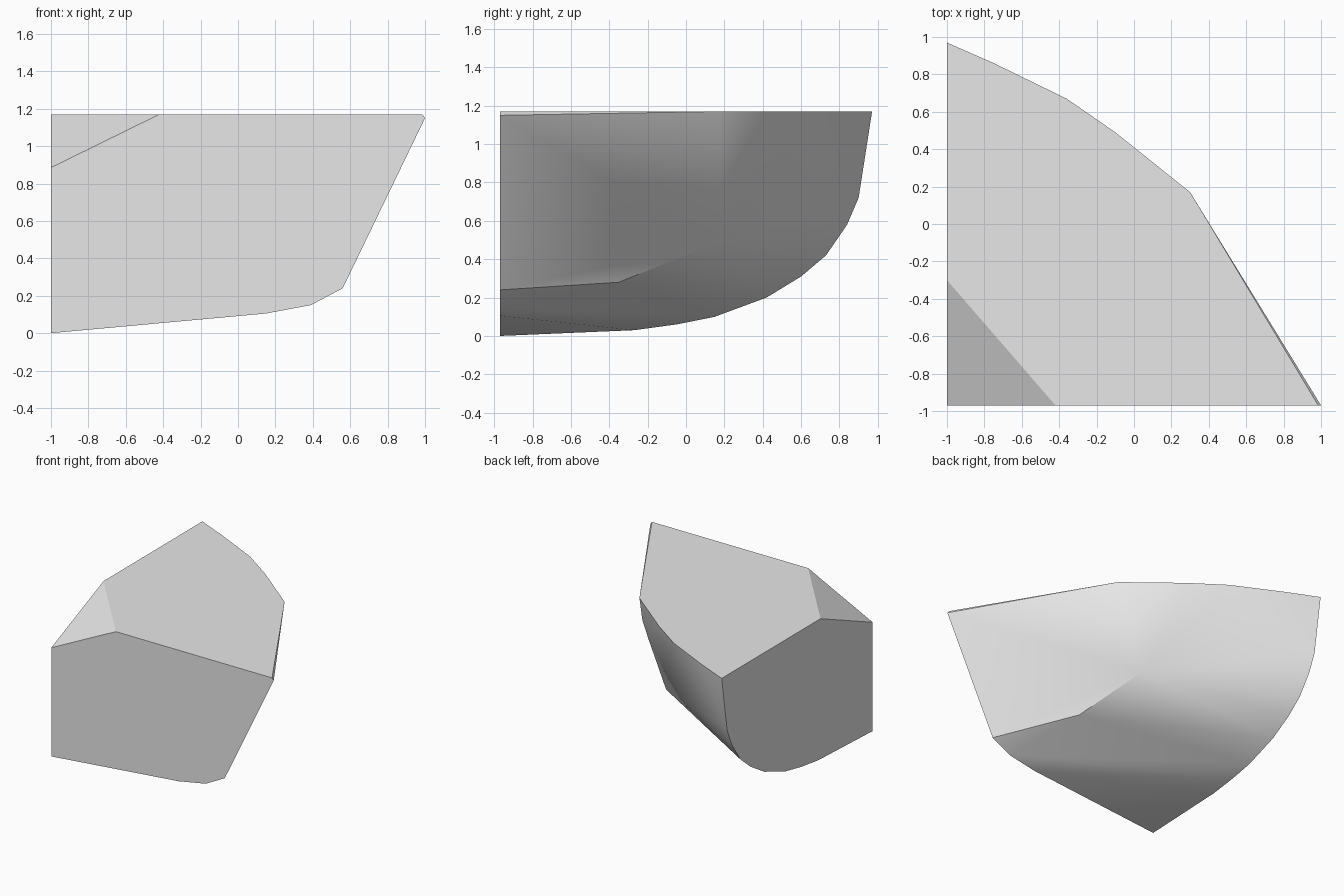
import bpy
import bmesh
import math

cube = bpy.data.objects.get("Cube")
if cube:
    bpy.data.objects.remove(cube, do_unlink=True)

LEFT, FRONT, TOP = -1.0, -0.97, 1.17

# Plain grey stone
stone = bpy.data.materials.new("stone_grey")
stone.use_nodes = True
grey = (0.8, 0.8, 0.8, 1.0)
stone.diffuse_color = grey
stone.node_tree.nodes["Principled BSDF"].inputs["Base Color"].default_value = grey

# Outline of the flat left cut (y, z)
left_cut = [(-0.27, 0.03), (-0.05, 0.06), (0.15, 0.10), (0.42, 0.20), (0.60, 0.31),
            (0.73, 0.42), (0.84, 0.58), (0.90, 0.72)]
# Outline of the flat front cut (x, z)
front_cut = [(LEFT, 0), (0.15, 0.105), (0.39, 0.15), (0.56, 0.24), (1.0, 1.15)]
# Outline of the flat top cut (x, y)
top_cut = [(LEFT, 0.97), (-0.75, 0.86), (-0.36, 0.67), (-0.10, 0.49), (0.30, 0.17), (0.985, FRONT)]
# Corner chamfer where the three cuts meet
chamfer = [(-0.42, FRONT, TOP), (LEFT, -0.30, TOP), (LEFT, FRONT, 0.885)]
# Ridge points on the rounded outer skin
ridge = [(0.24, -0.35, 0.28), (0.06, 0.17, 0.49), (0.21, 0.18, 0.86), (0.27, 0.175, 1.0)]

points = [(LEFT, y, z) for y, z in left_cut]
points += [(x, FRONT, z) for x, z in front_cut]
points += [(x, y, TOP) for x, y in top_cut]
points += chamfer + ridge

# Wrap the outlines in one convex chunk
bm = bmesh.new()
for p in points:
    bm.verts.new(p)
bmesh.ops.convex_hull(bm, input=bm.verts[:])
loose = [v for v in bm.verts if not v.link_faces]
bmesh.ops.delete(bm, geom=loose, context="VERTS")
bmesh.ops.dissolve_limit(bm, angle_limit=math.radians(0.5), verts=bm.verts[:], edges=bm.edges[:])
bmesh.ops.recalc_face_normals(bm, faces=bm.faces[:])

mesh = bpy.data.meshes.new("rock_chunk")
bm.to_mesh(mesh)
bm.free()
mesh.materials.append(stone)
rock = bpy.data.objects.new("rock_chunk", mesh)
bpy.context.collection.objects.link(rock)

# Smooth skin, crisp cuts
bpy.ops.object.select_all(action="DESELECT")
rock.select_set(True)
bpy.context.view_layer.objects.active = rock
bpy.ops.object.shade_smooth_by_angle(angle=math.radians(30))
